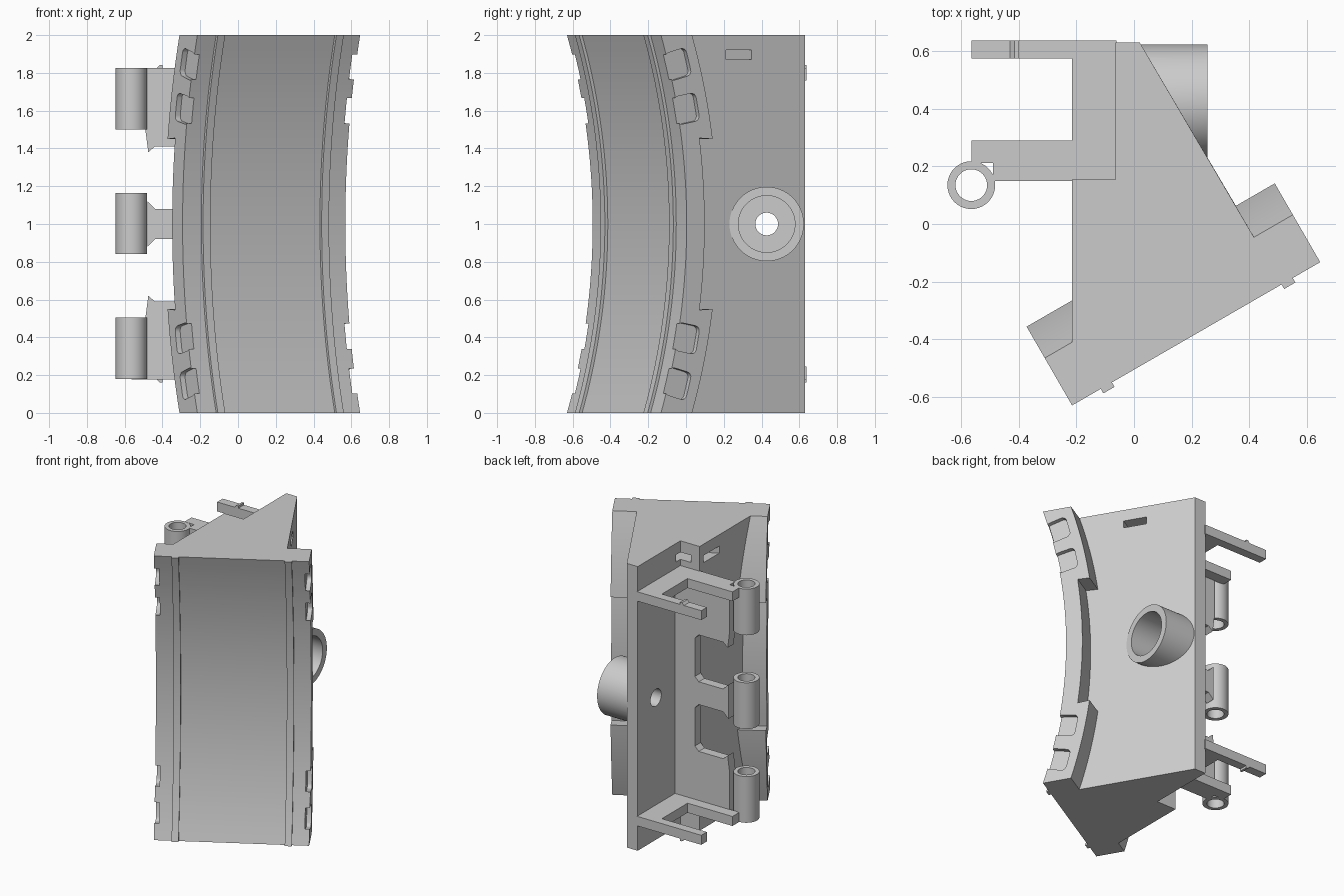
import bpy, bmesh, math
from mathutils import Vector, Matrix

if "Cube" in bpy.data.objects:
    bpy.data.objects.remove(bpy.data.objects["Cube"])

grey = bpy.data.materials.new("light grey")
grey.use_nodes = True
grey.diffuse_color = (0.6, 0.6, 0.6, 1)
grey.node_tree.nodes["Principled BSDF"].inputs["Base Color"].default_value = (0.6, 0.6, 0.6, 1)

# Slanted frame of the curved front: u along it, w into the body
ANG = math.radians(30)
CORNER = Vector((-0.215, -0.63, 0))
U = Vector((math.cos(ANG), math.sin(ANG), 0))
W = Vector((-math.sin(ANG), math.cos(ANG), 0))
SAG, LENGTH, WALL = 0.157, 0.995, 0.84
RADIUS = (1 + SAG * SAG) / (2 * SAG)


def slant(u, w, z):
    return CORNER + U * u + W * w + Vector((0, 0, z))


def arc(z):
    return SAG - RADIUS + math.sqrt(RADIUS ** 2 - (z - 1) ** 2)


def loft(name, rings, closed=False):
    """Skin a list of point rings; cap the ends unless the loft is closed."""
    bm = bmesh.new()
    rows = [[bm.verts.new(p) for p in ring] for ring in rings]
    n = len(rows[0])
    pairs = list(zip(rows, rows[1:])) + ([(rows[-1], rows[0])] if closed else [])
    for a, b in pairs:
        for i in range(n):
            j = (i + 1) % n
            bm.faces.new((a[i], a[j], b[j], b[i]))
    if not closed:
        bm.faces.new(rows[0])
        bm.faces.new(rows[-1])
    bmesh.ops.recalc_face_normals(bm, faces=bm.faces)
    mesh = bpy.data.meshes.new(name)
    bm.to_mesh(mesh)
    bm.free()
    mesh.materials.append(grey)
    obj = bpy.data.objects.new(name, mesh)
    bpy.context.collection.objects.link(obj)
    return obj


def prism(name, pts, a, b, place):
    return loft(name, [[place(p, q, t) for p, q in pts] for t in (a, b)])


def along_u(w, z, t):
    return slant(t, w, z)


def along_y(x, z, t):
    return Vector((x, t, z))


def along_z(x, y, t):
    return Vector((x, y, t))


def rod(name, r, a, b):
    """Round bar along x, centred on the boss."""
    circle = [(r * math.cos(k * math.tau / 64), r * math.sin(k * math.tau / 64)) for k in range(64)]
    return prism(name, circle, a, b, lambda p, q, t: Vector((t, 0.427 + p, 1 + q)))


def combine(obj, tool, operation):
    mod = obj.modifiers.new(operation.lower(), 'BOOLEAN')
    mod.operation, mod.object, mod.solver = operation, tool, 'EXACT'
    bpy.context.view_layer.objects.active = obj
    bpy.ops.object.modifier_apply(modifier=mod.name)
    bpy.data.objects.remove(tool)


# Solid notched body behind the curved front
STEPS = 32
heights = [2 * i / STEPS for i in range(STEPS + 1)]
back = [(0.02, 0.63), (-0.065, 0.63), (-0.065, 0.155), (-0.215, 0.155)]
rings = []
for z in heights:
    d = arc(z) + 0.05
    rings.append([slant(d * math.tan(ANG), d, z), slant(WALL, d, z)]
                 + [Vector((x, y, z)) for x, y in back])
body = loft("body", rings)

# Side boss with counterbore and through hole
combine(body, rod("boss", 0.197, 0.0, 0.255), 'UNION')
combine(body, rod("counterbore", 0.15, 0.01, 0.4), 'DIFFERENCE')
combine(body, rod("through_hole", 0.06, -0.2, 0.4), 'DIFFERENCE')

# Strap slot driven square to the slanted wall
middle = (Vector((0.223, 0.278, 0)) - CORNER).dot(W)
slot = [(middle + s * 0.078, z) for s, z in ((-1, 1.87), (1, 1.87), (1, 1.92), (-1, 1.92))]
combine(body, prism("slot", slot, 0.1, 1.1, along_u), 'DIFFERENCE')

# Curved front panel with thicker ends forming the side flanges
front = [(arc(z), z) for z in heights]
low, high = 0.55, 1.45
rear = [(arc(z) + 0.19, z) for z in heights if z > high]
rear = rear[::-1] + [(arc(high) + 0.19, high), (arc(high) + 0.11, high + 0.005)]
rear += [(arc(z) + 0.11, z) for z in heights[::-1] if low < z < high]
rear += [(arc(low) + 0.11, low - 0.005), (arc(low) + 0.19, low)]
rear += [(arc(z) + 0.19, z) for z in heights[::-1] if z < low]
panel = prism("front_panel", front + rear, 0, LENGTH, along_u)

# Rounded grip pockets in both flange ends
for end in (0, LENGTH):
    for z in (0.155, 0.395, 1.61, 1.845):
        tilt = Matrix.Rotation(math.asin((z - 1) / RADIUS), 2)
        outline = []
        for sw, sz, start in ((1, 1, 0), (-1, 1, 90), (-1, -1, 180), (1, -1, 270)):
            for step in range(5):
                a = math.radians(start + step * 22.5)
                p = Vector((sw * 0.04 + 0.028 * math.cos(a), sz * 0.047 + 0.028 * math.sin(a)))
                p = tilt @ p
                outline.append((arc(z) + 0.058 + p.x, z + p.y))
        cutter = prism("pocket", outline, end - 0.03, end + 0.03, along_u)
        combine(panel, cutter, 'DIFFERENCE')

# Two raised rails on the curved front
for name, u in (("left_rail", WALL), ("right_rail", 0.115)):
    strip = [(arc(z) - 0.018, z) for z in heights] + [(arc(z) + 0.03, z) for z in heights[::-1]]
    prism(name, strip, u, u + 0.045, along_u)

# Hinge plate with two windows open to the side
half = [(-0.06, 0.18), (-0.49, 0.18), (-0.49, 0.505), (-0.475, 0.62), (-0.44, 0.59),
        (-0.25, 0.59), (-0.22, 0.62), (-0.22, 0.89), (-0.25, 0.92), (-0.44, 0.92), (-0.48, 0.88)]
outline = half + [(x, 2 - z) for x, z in half[::-1]]
prism("hinge_plate", outline, 0.15, 0.215, along_y)

# Hinge barrels
def circle_ring(r, z):
    return [Vector((-0.565 + r * math.cos(k * math.tau / 40),
                    0.135 + r * math.sin(k * math.tau / 40), z)) for k in range(40)]


for name, a in (("lower_barrel", 0.18), ("middle_barrel", 0.84), ("upper_barrel", 1.5)):
    b = a + 0.325
    loft(name, [circle_ring(0.083, a), circle_ring(0.083, b),
                circle_ring(0.055, b), circle_ring(0.055, a)], closed=True)

# Forked brackets with a small catch on the rear arm
fork = [(-0.06, 0.15), (-0.49, 0.15), (-0.49, 0.212), (-0.565, 0.212), (-0.565, 0.29), (-0.215, 0.29),
        (-0.215, 0.575), (-0.565, 0.575), (-0.565, 0.637), (-0.06, 0.637)]
for name, inner, outer, tip in (("lower", 0.245, 0.178, 0.162), ("upper", 1.76, 1.826, 1.842)):
    prism(name + "_bracket", fork, inner, outer, along_z)
    catch = [(-0.43, outer), (-0.415, tip), (-0.4, tip), (-0.4, outer)]
    prism(name + "_catch", catch, 0.575, 0.637, along_y)

# Smooth the round surfaces, keep the edges
bpy.ops.object.select_all(action='DESELECT')
for obj in bpy.context.collection.objects:
    if obj.type == 'MESH':
        obj.select_set(True)
        bpy.context.view_layer.objects.active = obj
bpy.ops.object.shade_smooth_by_angle(angle=math.radians(30))
